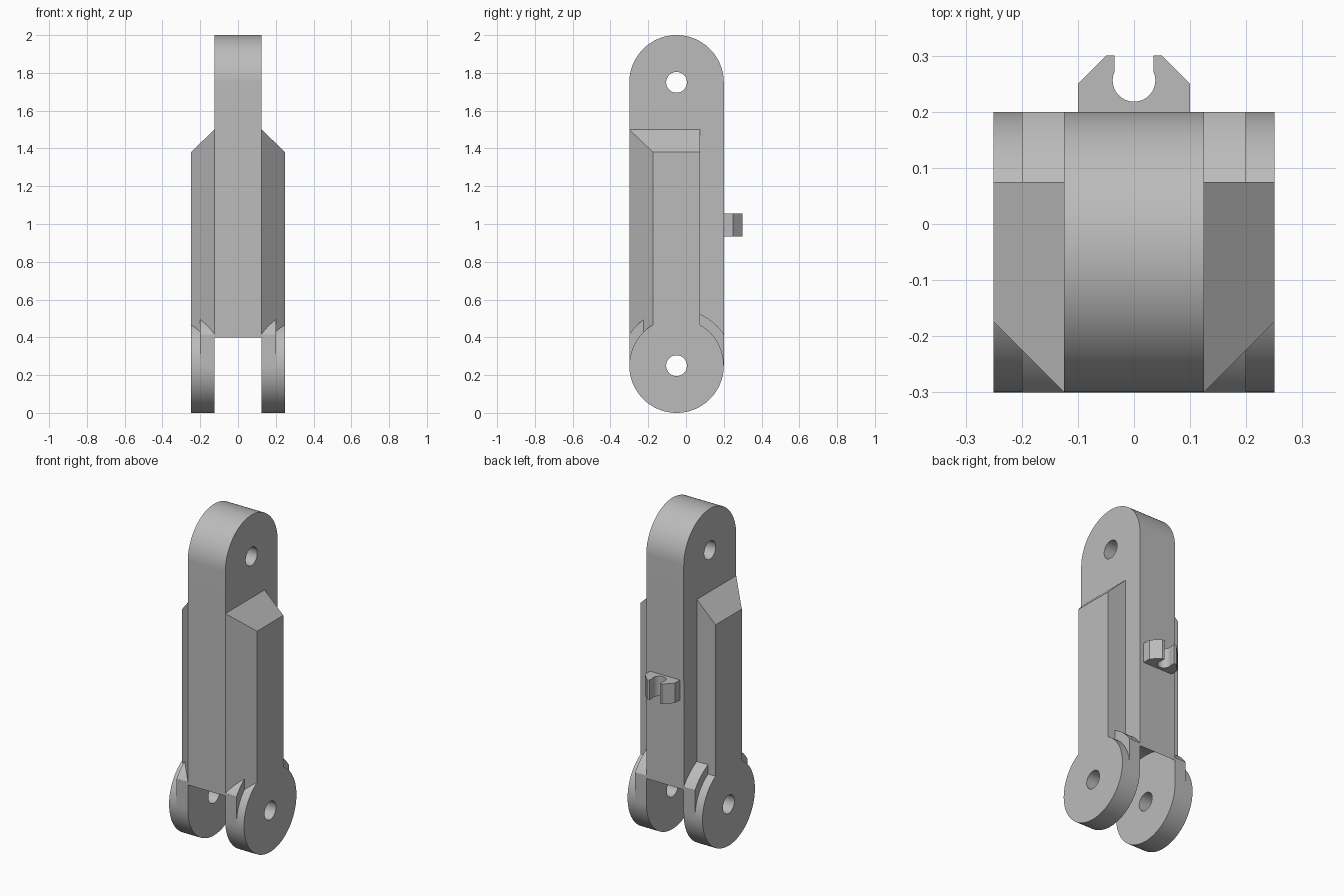
import bpy, bmesh
from math import cos, sin, pi, radians, asin, acos

cube = bpy.data.objects.get("Cube")
if cube:
    bpy.data.objects.remove(cube, do_unlink=True)

gray = bpy.data.materials.new("plain gray")
gray.use_nodes = True
gray.diffuse_color = (0.5, 0.5, 0.5, 1)
gray.node_tree.nodes["Principled BSDF"].inputs["Base Color"].default_value = (0.5, 0.5, 0.5, 1)

MID = -0.05            # y of both pivot axes
LOW, HIGH = 0.25, 1.75  # z of the pivots
R = 0.25               # knuckle radius
HALF, STEP, OUT = 0.125, 0.2, 0.25  # x of bar side, cheek step, outer face


def arc(cx, cy, r, a, b, n=48):
    return [(cx + r * cos(a + (b - a) * i / n), cy + r * sin(a + (b - a) * i / n))
            for i in range(n + 1)]


def solid(name, bottom, top):
    """Closed prism between two matching outlines."""
    bm = bmesh.new()
    lo = [bm.verts.new(p) for p in bottom]
    hi = [bm.verts.new(p) for p in top]
    bm.faces.new(lo)
    bm.faces.new(hi)
    for i in range(len(lo)):
        j = (i + 1) % len(lo)
        bm.faces.new((lo[i], lo[j], hi[j], hi[i]))
    bmesh.ops.recalc_face_normals(bm, faces=bm.faces)
    me = bpy.data.meshes.new(name)
    bm.to_mesh(me)
    bm.free()
    me.materials.append(gray)
    ob = bpy.data.objects.new(name, me)
    bpy.context.collection.objects.link(ob)
    return ob


def across(name, outline, x0, x1):
    """Prism of a (y, z) outline running along x."""
    return solid(name, [(x0, y, z) for y, z in outline], [(x1, y, z) for y, z in outline])


def activate(ob):
    bpy.ops.object.select_all(action='DESELECT')
    ob.select_set(True)
    bpy.context.view_layer.objects.active = ob


def drill(ob, z):
    """Cut the axle hole at height z."""
    cutter = across("axle_cutter", arc(MID, z, 0.055, 0, 2 * pi)[:-1], -0.5, 0.5)
    cutter.hide_render = True
    mod = ob.modifiers.new("axle_hole", 'BOOLEAN')
    mod.operation = 'DIFFERENCE'
    mod.solver = 'EXACT'
    mod.object = cutter
    activate(ob)
    bpy.ops.object.modifier_apply(modifier=mod.name)
    bpy.data.objects.remove(cutter, do_unlink=True)


def smooth(ob):
    activate(ob)
    bpy.ops.object.shade_smooth_by_angle(angle=radians(25))


# Central bar: rounded top, concave clearance at the bottom
half_angle = asin((0.4 - LOW) / 0.2915)
bar = across("central_bar",
             arc(MID, HIGH, R, 0, pi) + arc(MID, LOW, 0.2915, pi - half_angle, half_angle),
             -HALF, HALF)
drill(bar, HIGH)
smooth(bar)

cheek_angle = acos(R / 0.3)
for side, s in (("left", 1), ("right", -1)):
    # Inner cheek: taller shoulder over the knuckle
    cheek = across(side + "_inner_cheek",
                   arc(MID, LOW, 0.3, cheek_angle, pi - cheek_angle) + arc(MID, LOW, R, pi, 2 * pi),
                   s * HALF, s * STEP)
    # Outer knuckle disc
    disc = across(side + "_knuckle_disc", arc(MID, LOW, R, 0, 2 * pi, 96)[:-1], s * STEP, s * OUT)
    for part in (cheek, disc):
        drill(part, LOW)
        smooth(part)
    # Side pad with sloped top and bevelled front
    plan = [(HALF, -0.3), (OUT, -0.175), (OUT, 0.075), (HALF, 0.075)]
    solid(side + "_side_pad",
          [(s * x, y, 0.33) for x, y in plan],
          [(s * x, y, 1.5 if x == HALF else 1.38) for x, y in plan])

# Rear snap clip: half outline mirrored around an open socket
half = [(0.1, 0.195), (0.1, 0.25), (0.05, 0.3), (0.035, 0.3)]
socket = arc(0, 0.256, 0.038, radians(23), -pi - radians(23), 32)
outline = half + socket + [(-x, y) for x, y in reversed(half)]
clip = solid("rear_clip", [(x, y, 0.935) for x, y in outline], [(x, y, 1.055) for x, y in outline])
smooth(clip)
